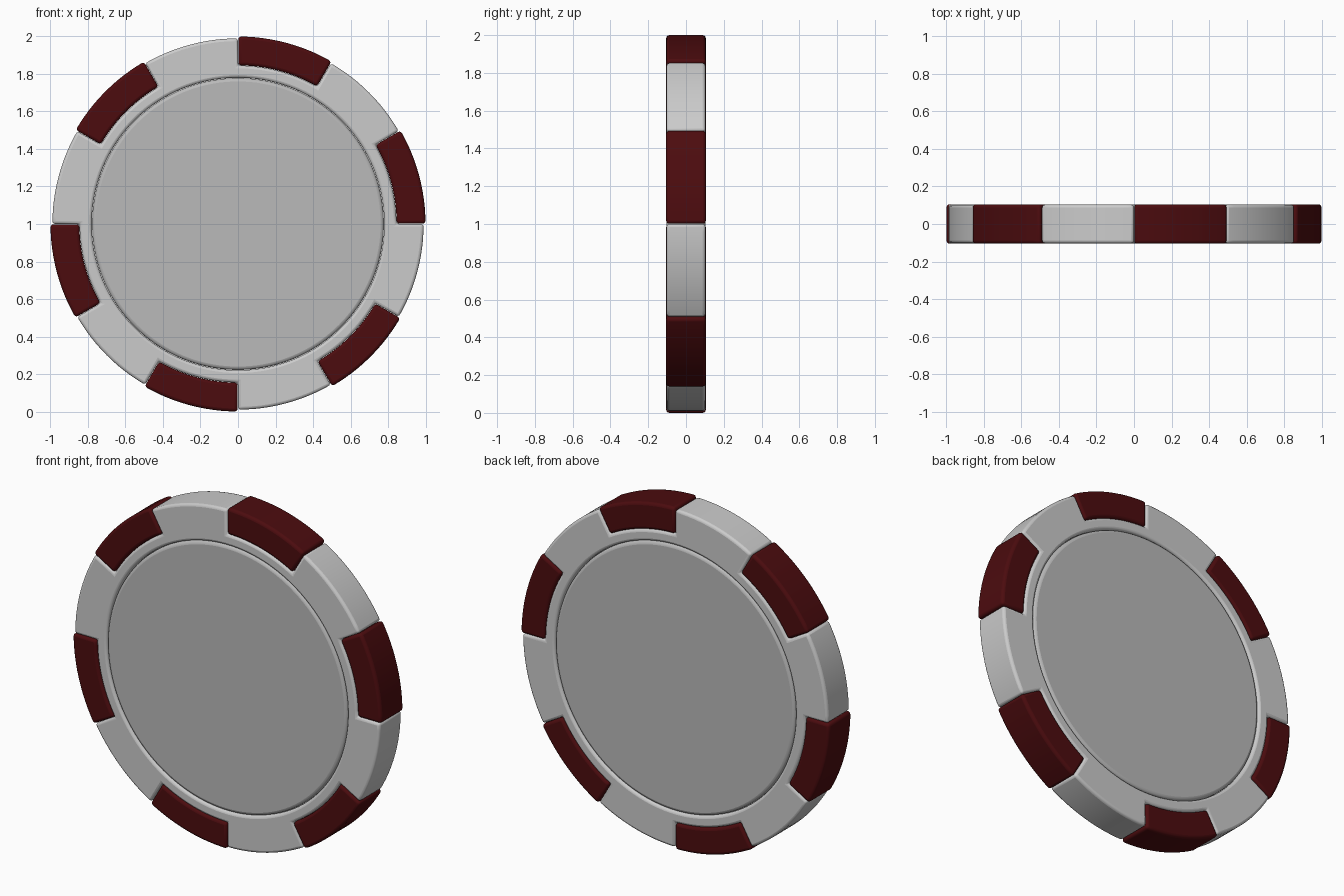
import bpy, bmesh, math
from mathutils import Vector

if "Cube" in bpy.data.objects:
    bpy.data.objects.remove(bpy.data.objects["Cube"])

HALF = 0.105   # half thickness of the chip
STEPS = 12     # angular cells per 30 degree sector


def material(name, r, g, b):
    mat = bpy.data.materials.new(name)
    mat.diffuse_color = (r, g, b, 1)
    mat.use_nodes = True
    mat.node_tree.nodes["Principled BSDF"].inputs["Base Color"].default_value = mat.diffuse_color
    return mat


def point(r, deg, y):
    a = math.radians(deg)
    return Vector((r * math.cos(a), y, 1 + r * math.sin(a)))


def finish(obj, bevel, mat):
    mod = obj.modifiers.new("rounded_edges", 'BEVEL')
    mod.width = bevel
    mod.segments = 3
    mod.limit_method = 'ANGLE'
    mod.angle_limit = math.radians(40)
    obj.data.materials.append(mat)
    bpy.ops.object.select_all(action='DESELECT')
    obj.select_set(True)
    bpy.context.view_layer.objects.active = obj
    bpy.ops.object.shade_smooth_by_angle(angle=math.radians(35))


def plate(name, sectors, half, bevel, mat):
    """Thick plate made of ring sectors (inner r, outer r, start, end)."""
    bm = bmesh.new()
    for r0, r1, a0, a1 in sectors:
        for i in range(STEPS):
            s = a0 + (a1 - a0) * i / STEPS
            e = a0 + (a1 - a0) * (i + 1) / STEPS
            corners = ((r0, s), (r1, s), (r1, e), (r0, e))
            bm.faces.new([bm.verts.new(point(r, a, -half)) for r, a in corners])
    bmesh.ops.remove_doubles(bm, verts=bm.verts[:], dist=1e-4)
    out = bmesh.ops.extrude_face_region(bm, geom=bm.faces[:], use_keep_orig=True)
    moved = [g for g in out['geom'] if isinstance(g, bmesh.types.BMVert)]
    bmesh.ops.translate(bm, verts=moved, vec=(0, 2 * half, 0))
    bmesh.ops.recalc_face_normals(bm, faces=bm.faces[:])
    mesh = bpy.data.meshes.new(name)
    bm.to_mesh(mesh)
    bm.free()
    obj = bpy.data.objects.new(name, mesh)
    bpy.context.collection.objects.link(obj)
    finish(obj, bevel, mat)


red = material("dark_red", 0.072, 0.0035, 0.0045)
rim_grey = material("rim_grey", 0.54, 0.54, 0.54)
disc_grey = material("disc_grey", 0.49, 0.49, 0.49)

# Grey rim: continuous inner ring plus six outer sectors
cells = [(0.78, 0.845, a, a + 30) for a in range(0, 360, 30)]
cells += [(0.845, 0.99, a, a + 30) for a in range(30, 360, 60)]
plate("grey_rim", cells, HALF - 0.002, 0.015, rim_grey)

# Red edge inserts filling the notches
for n, a in enumerate(range(0, 360, 60)):
    plate(f"red_insert_{n + 1}", [(0.846, 1.0, a + 0.1, a + 29.9)], HALF, 0.016, red)

# Flat centre disc, separated from the rim by a small groove
bpy.ops.mesh.primitive_cylinder_add(vertices=144, radius=0.778, depth=2 * HALF - 0.006,
                                    location=(0, 0, 1), rotation=(math.pi / 2, 0, 0))
disc = bpy.context.object
disc.name = "centre_disc"
finish(disc, 0.018, disc_grey)
